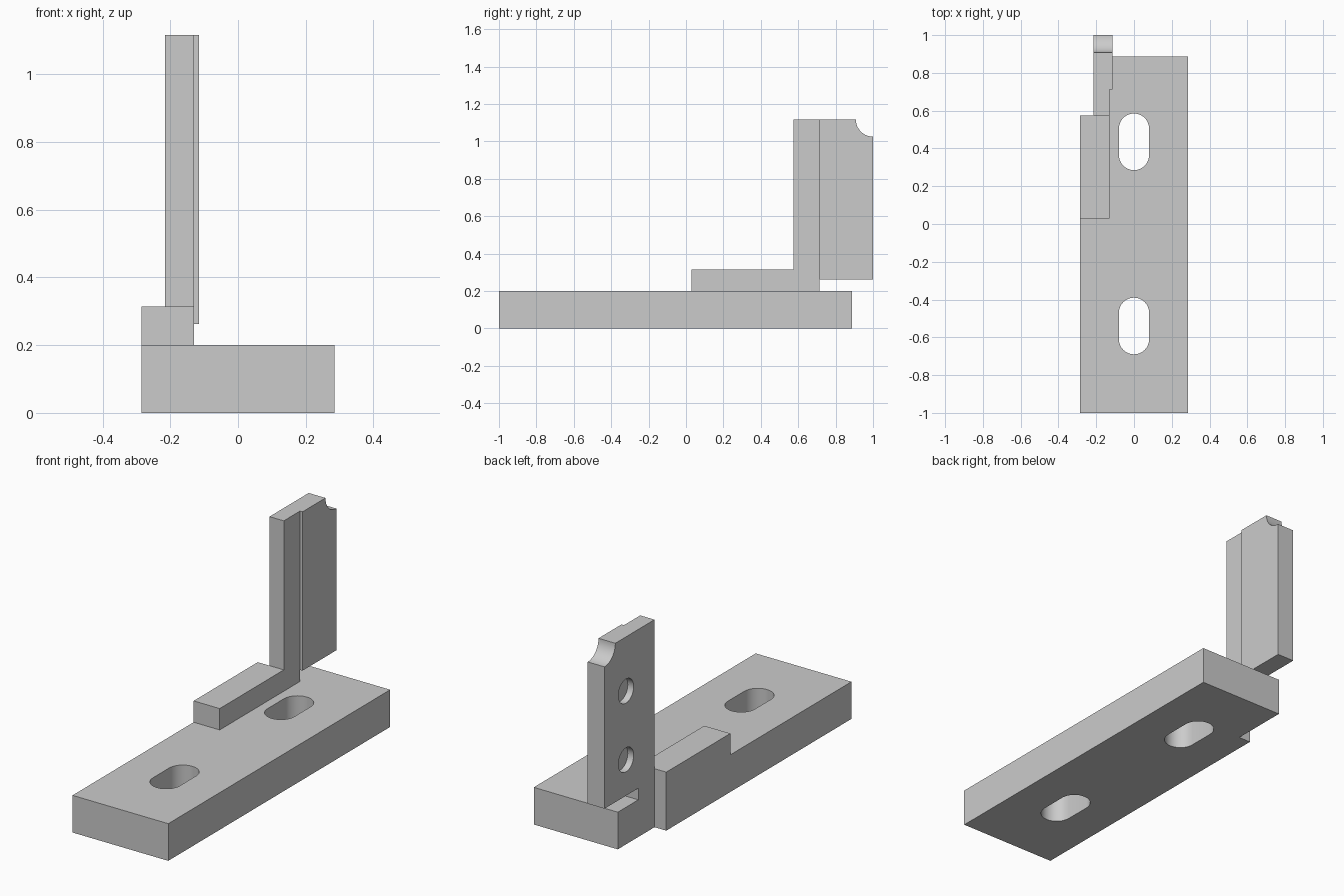
import bpy, bmesh, math
from mathutils import Vector

if "Cube" in bpy.data.objects:
    bpy.data.objects.remove(bpy.data.objects["Cube"])


def prism(name, pts, lo, hi, axis):
    """Extrude a 2D outline: axis 'z' uses (x, y) points, axis 'x' uses (y, z) points."""
    bm = bmesh.new()
    place = (lambda a, b: (a, b, lo)) if axis == 'z' else (lambda a, b: (lo, a, b))
    face = bm.faces.new([bm.verts.new(place(a, b)) for a, b in pts])
    ext = bmesh.ops.extrude_face_region(bm, geom=[face])
    move = Vector((0, 0, hi - lo)) if axis == 'z' else Vector((hi - lo, 0, 0))
    bmesh.ops.translate(bm, vec=move, verts=[v for v in ext['geom'] if isinstance(v, bmesh.types.BMVert)])
    bmesh.ops.recalc_face_normals(bm, faces=bm.faces)
    mesh = bpy.data.meshes.new(name)
    bm.to_mesh(mesh)
    bm.free()
    obj = bpy.data.objects.new(name, mesh)
    bpy.context.collection.objects.link(obj)
    return obj


def arc(cx, cy, r, start, end, n=16):
    angles = [math.radians(start + (end - start) * i / n) for i in range(n + 1)]
    return [(cx + r * math.cos(a), cy + r * math.sin(a)) for a in angles]


def boolean(obj, tool, operation):
    mod = obj.modifiers.new(operation.lower(), 'BOOLEAN')
    mod.operation, mod.solver, mod.object = operation, 'EXACT', tool
    bpy.context.view_layer.objects.active = obj
    bpy.ops.object.modifier_apply(modifier=mod.name)
    bpy.data.objects.remove(tool)


def shade(obj):
    bpy.ops.object.select_all(action='DESELECT')
    obj.select_set(True)
    bpy.context.view_layer.objects.active = obj
    bpy.ops.object.shade_smooth_by_angle(angle=math.radians(30))


# Base plate, narrowed beside the upright
base = prism("base_plate", [(-.285, -1), (.285, -1), (.285, .887), (-.215, .887),
                            (-.215, .575), (-.285, .575)], 0, .2, 'z')

# Raised ledge along the left edge, sunk into the base
ledge = prism("ledge", [(-.285, .03), (-.13, .03), (-.13, .575), (-.285, .575)], .1, .315, 'z')
boolean(base, ledge, 'UNION')

# Two mounting slots
for y in (-.54, .435):
    slot = arc(0, y + .07, .08, 0, 180) + arc(0, y - .07, .08, 180, 360)
    boolean(base, prism("slot_cutter", slot, -.1, .28, 'z'), 'DIFFERENCE')

# Upright plate with an overhanging rear part and a scooped top corner
scoop = arc(1, 1.117, .092, 270, 180)
upright = prism("upright", [(.575, .1), (.713, .1), (.713, .262), (1, .262)]
                + scoop + [(.575, 1.117)], -.215, -.13, 'x')

# Slightly thicker rear part of the upright
pad = prism("rear_pad", [(.713, .262), (1, .262)] + scoop + [(.713, 1.117)], -.16, -.115, 'x')
boolean(upright, pad, 'UNION')

# Blind holes in the left face of the upright
for z in (.455, .825):
    hole = arc(.817, z, .065, 0, 360, 32)[:-1]
    boolean(upright, prism("hole_cutter", hole, -.3, -.18, 'x'), 'DIFFERENCE')

boolean(base, upright, 'UNION')
base.name = "angle_bracket"
shade(base)
